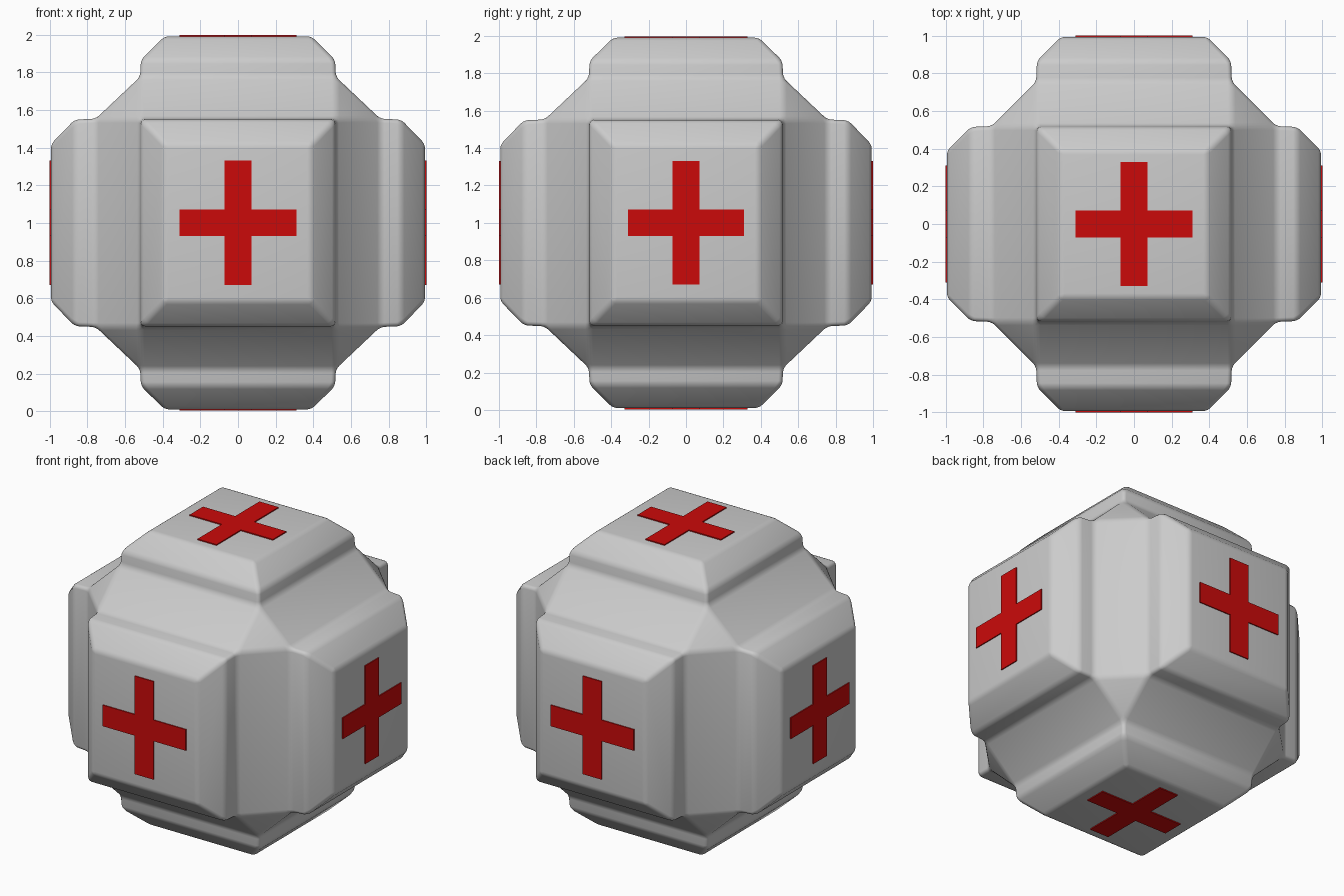
import bpy, bmesh, itertools
from mathutils import Vector

if "Cube" in bpy.data.objects:
    bpy.data.objects.remove(bpy.data.objects["Cube"])


def material(name, rgb):
    m = bpy.data.materials.new(name)
    m.diffuse_color = (*rgb, 1)
    m.use_nodes = True
    m.node_tree.nodes["Principled BSDF"].inputs["Base Color"].default_value = m.diffuse_color
    return m


grey = material("light_grey", (0.6, 0.6, 0.6))
red = material("red", (0.6, 0.003, 0.003))


def add_object(name, bm, mat):
    bmesh.ops.recalc_face_normals(bm, faces=bm.faces)
    me = bpy.data.meshes.new(name)
    bm.to_mesh(me)
    bm.free()
    me.materials.append(mat)
    ob = bpy.data.objects.new(name, me)
    bpy.context.collection.objects.link(ob)
    return ob


CENTRE = Vector((0, 0, 1))
# pad levels: (distance along axis for x, y, z), (half size along x, y, z)
LEVELS = [((0.755, 0.755, 0.775), (0.52, 0.52, 0.553)),   # pad base
          ((0.867, 0.867, 0.867), (0.515, 0.515, 0.548)),  # top of pad wall
          ((0.993, 0.993, 0.99), (0.39, 0.39, 0.418))]     # flat pad face

# Crate body: six chamfered pads joined by slanted edge strips and corner triangles
bm = bmesh.new()
V = {}
for axis, level in itertools.product(range(3), range(3)):
    dist, half = LEVELS[level]
    for s in itertools.product((-1, 1), repeat=3):
        co = Vector([s[i] * (dist[i] if i == axis else half[i]) for i in range(3)])
        V[axis, level, s] = bm.verts.new(co + CENTRE)


def signs(a, sa, b, sb, c, sc):
    s = [0, 0, 0]
    s[a], s[b], s[c] = sa, sb, sc
    return tuple(s)


for a in range(3):
    b, c = (a + 1) % 3, (a + 2) % 3
    for sa in (-1, 1):
        loop = [signs(a, sa, b, p, c, q) for p, q in ((-1, -1), (1, -1), (1, 1), (-1, 1))]
        bm.faces.new([V[a, 2, s] for s in loop])
        for level in (0, 1):
            for i in range(4):
                s, t = loop[i], loop[(i + 1) % 4]
                bm.faces.new((V[a, level, s], V[a, level, t],
                              V[a, level + 1, t], V[a, level + 1, s]))
        # edge strips between the pads on axes a and b
        for sb in (-1, 1):
            s, t = (signs(a, sa, b, sb, c, q) for q in (-1, 1))
            bm.faces.new((V[a, 0, s], V[a, 0, t], V[b, 0, t], V[b, 0, s]))
for s in itertools.product((-1, 1), repeat=3):
    bm.faces.new([V[a, 0, s] for a in range(3)])

body = add_object("crate_body", bm, grey)
bevel = body.modifiers.new("soft_edges", 'BEVEL')
bevel.width = 0.022
bevel.segments = 3
bevel.limit_method = 'ANGLE'
bevel.angle_limit = 0.4
bpy.context.view_layer.objects.active = body
body.select_set(True)
bpy.ops.object.modifier_apply(modifier="soft_edges")
bpy.ops.object.shade_smooth_by_angle(angle=0.6)

# Red crosses: thin plates on every pad
L, H, W = 0.31, 0.33, 0.071
OUTLINE = [(-W, -H), (W, -H), (W, -W), (L, -W), (L, W), (W, W),
           (W, H), (-W, H), (-W, W), (-L, W), (-L, -W), (-W, -W)]
SIDES = {"front": (1, -1), "back": (1, 1), "left": (0, -1),
         "right": (0, 1), "bottom": (2, -1), "top": (2, 1)}
for name, (axis, sign) in SIDES.items():
    u = 1 if axis == 0 else 0          # short arm direction
    v = 1 if axis == 2 else 2          # long arm direction
    bm = bmesh.new()
    rings = []
    for d in (0.992 if axis < 2 else 0.989, 1.0 if axis < 2 else 0.997):
        ring = []
        for p, q in OUTLINE:
            co = Vector((0, 0, 0))
            co[axis], co[u], co[v] = sign * d, p, q
            ring.append(bm.verts.new(co + CENTRE))
        rings.append(ring)
    inner, outer = rings
    bm.faces.new(inner)
    bm.faces.new(outer)
    for i in range(12):
        j = (i + 1) % 12
        bm.faces.new((inner[i], inner[j], outer[j], outer[i]))
    add_object(name + "_cross", bm, red)
